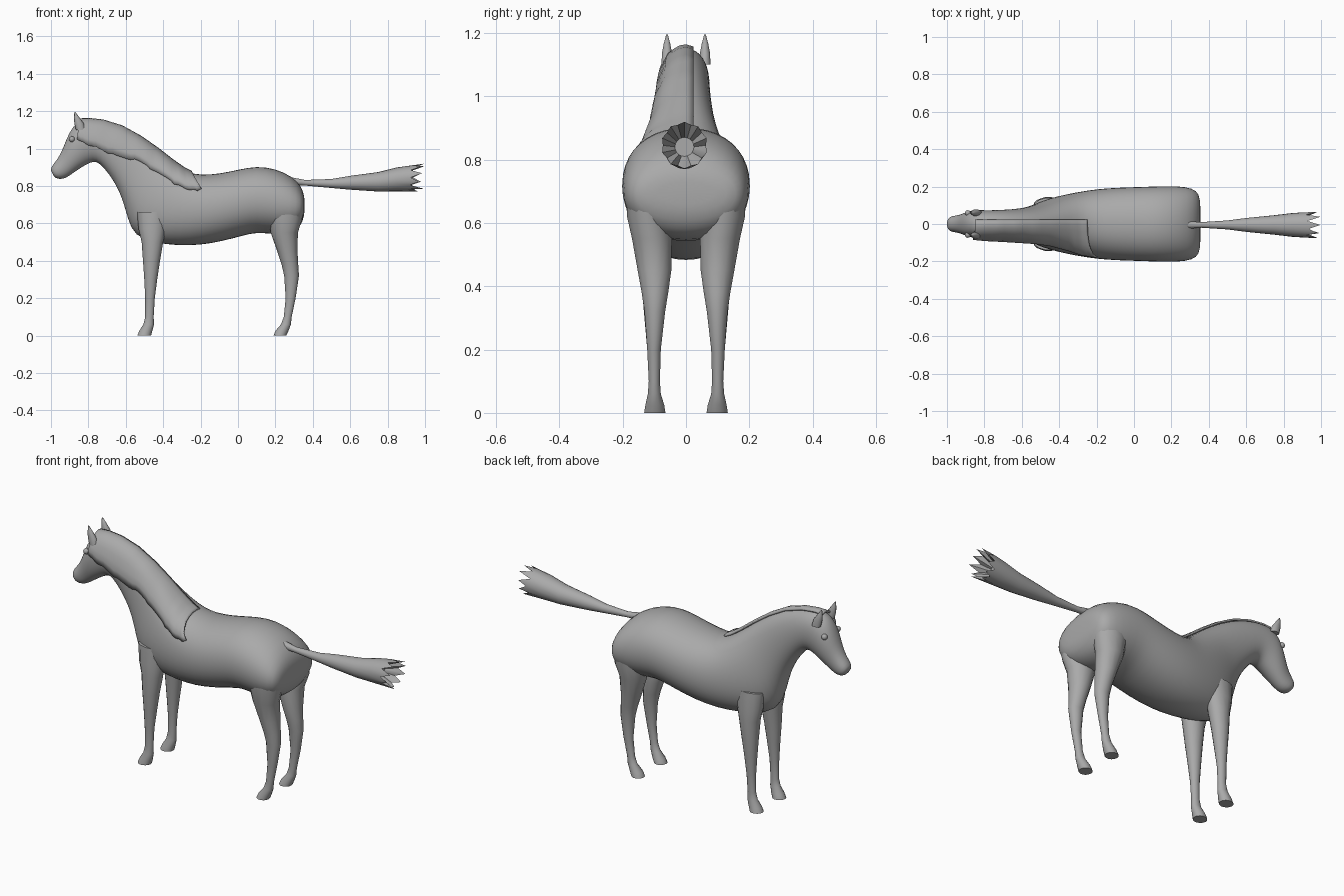
import bpy, bmesh, math, random
from mathutils import Vector

if "Cube" in bpy.data.objects:
    bpy.data.objects.remove(bpy.data.objects["Cube"])

random.seed(4)
coat = bpy.data.materials.new("grey_coat")
coat.diffuse_color = (0.4, 0.4, 0.4, 1)
coat.use_nodes = True
coat.node_tree.nodes["Principled BSDF"].inputs["Base Color"].default_value = coat.diffuse_color


def finish(name, bm, subdiv=0, angle=60):
    bmesh.ops.recalc_face_normals(bm, faces=bm.faces)
    me = bpy.data.meshes.new(name)
    bm.to_mesh(me)
    bm.free()
    me.materials.append(coat)
    ob = bpy.data.objects.new(name, me)
    bpy.context.collection.objects.link(ob)
    if subdiv:
        ob.modifiers.new("smooth", "SUBSURF").levels = subdiv
        ob.modifiers["smooth"].render_levels = subdiv
    bpy.ops.object.select_all(action="DESELECT")
    ob.select_set(True)
    bpy.context.view_layer.objects.active = ob
    bpy.ops.object.shade_smooth_by_angle(angle=math.radians(angle))
    return ob


def bridge(bm, rings, caps=(True, True)):
    vs = [[bm.verts.new(p) for p in r] for r in rings]
    n = len(vs[0])
    for a, b in zip(vs, vs[1:]):
        for i in range(n):
            j = (i + 1) % n
            bm.faces.new((a[i], a[j], b[j], b[i]))
    for ring, cap in ((vs[0], caps[0]), (vs[-1], caps[1])):
        if cap:
            mid = bm.verts.new(sum((v.co for v in ring), Vector()) / n)
            for i in range(n):
                bm.faces.new((ring[i], ring[(i + 1) % n], mid))


def power(v, e):
    return math.copysign(abs(v) ** e, v)


# Body, neck and head: sections given by top point, bottom point, half width
spine = [
    (.355, .75, .355, .64, .14), (.338, .80, .335, .575, .182),
    (.29, .853, .27, .54, .202), (.2, .895, .18, .54, .206),
    (.1, .909, .1, .55, .203), (0, .889, .03, .533, .200),
    (-.1, .867, -.08, .503, .197), (-.2, .86, -.2, .481, .189),
    (-.27, .875, -.32, .478, .174), (-.33, .915, -.45, .493, .155),
    (-.4, .97, -.555, .53, .128), (-.47, 1.023, -.59, .62, .103),
    (-.55, 1.076, -.617, .73, .088), (-.63, 1.116, -.66, .82, .08),
    (-.71, 1.143, -.715, .895, .076), (-.78, 1.153, -.755, .932, .074),
    (-.845, 1.153, -.79, .925, .075), (-.888, 1.115, -.83, .902, .075),
    (-.918, 1.05, -.867, .878, .066), (-.942, .985, -.897, .857, .053),
    (-.968, .94, -.925, .84, .046), (-.992, .912, -.953, .835, .043),
    (-1.003, .888, -.98, .843, .03)]
rings = []
for xt, zt, xb, zb, w in spine:
    mid = Vector(((xt + xb) / 2, 0, (zt + zb) / 2))
    half = Vector(((xt - xb) / 2, 0, (zt - zb) / 2))
    ring = []
    for i in range(20):
        a = math.tau * i / 20
        ring.append(mid + half * power(math.cos(a), .93)
                    + Vector((0, w * power(math.sin(a), .93), 0)))
    rings.append(ring)
bm = bmesh.new()
bridge(bm, rings)
finish("body", bm, 1)

# Legs: height, front x, back x, inner y, outer y
hind = [
    (.72, .16, .345, .06, .19), (.62, .165, .342, .05, .188),
    (.55, .175, .32, .043, .172), (.45, .21, .318, .045, .154),
    (.38, .233, .322, .055, .141), (.32, .247, .326, .065, .132),
    (.2, .255, .308, .079, .123), (.1, .245, .287, .082, .118),
    (.06, .23, .283, .079, .121), (.025, .2, .27, .068, .129),
    (0, .19, .258, .064, .133)]
fore = [
    (.66, -.54, -.37, .04, .14), (.57, -.532, -.385, .04, .146),
    (.5, -.515, -.4, .045, .146), (.4, -.508, -.417, .058, .141),
    (.3, -.501, -.432, .068, .132), (.2, -.496, -.445, .079, .123),
    (.1, -.496, -.451, .082, .118), (.06, -.506, -.449, .079, .121),
    (.025, -.528, -.458, .068, .129), (0, -.538, -.465, .064, .133)]
for kind, table in (("hind", hind), ("front", fore)):
    for side, s in (("left", 1), ("right", -1)):
        rings = []
        for z, x0, x1, y0, y1 in table:
            rings.append([((x0 + x1) / 2 + (x1 - x0) / 2 * math.cos(a),
                           s * ((y0 + y1) / 2 + (y1 - y0) / 2 * math.sin(a)), z)
                          for a in (math.tau * i / 14 for i in range(14))])
        bm = bmesh.new()
        bridge(bm, rings)
        finish(f"{kind}_leg_{side}", bm, 0, 50)

# Mane draped over one side of the neck, with a ragged lower edge
locks = [
    (-.85, 1.152, -.86, 1.05, .082), (-.8, 1.155, -.8, 1.02, .088),
    (-.72, 1.146, -.72, .98, .092), (-.62, 1.115, -.62, .955, .098),
    (-.52, 1.06, -.53, .925, .104), (-.43, .997, -.45, .88, .116),
    (-.35, .935, -.36, .82, .14), (-.29, .893, -.28, .78, .166),
    (-.25, .872, -.195, .775, .178)]
bm = bmesh.new()
rows = []
for k in range((len(locks) - 1) * 4 + 1):
    i = min(k // 4, len(locks) - 2)
    t = k / 4 - i
    xt, zt, xb, zb, w = (p + (q - p) * t for p, q in zip(locks[i], locks[i + 1]))
    zb += random.uniform(-.008, .008)
    row = [bm.verts.new((xt, .022, zt - .003))]
    for c in range(8):
        a = math.pi / 2 * c / 7
        f = 1 - math.cos(a)
        ripple = .003 * math.sin(c * 2.6)
        row.append(bm.verts.new((xt + (xb - xt) * f, -(w + ripple) * math.sin(a),
                                 zt + .004 + (zb - zt) * f)))
    rows.append(row)
for a, b in zip(rows, rows[1:]):
    for i in range(len(a) - 1):
        bm.faces.new((a[i], a[i + 1], b[i + 1], b[i]))
mane = finish("mane", bm)
thick = mane.modifiers.new("thickness", "SOLIDIFY")
thick.thickness = .01
thick.offset = 0

# Tail: x, centre z, radius, then ragged tips and a hollow end
rings = []
N = 20
for x, z, r in [(.29, .825, .02), (.36, .817, .015), (.5, .813, .024),
                (.6, .817, .037), (.75, .822, .052), (.85, .835, .064)]:
    rings.append([(x, -.005 + r * math.cos(math.tau * i / N),
                   z + r * math.sin(math.tau * i / N)) for i in range(N)])
tips, inner = [], []
for i in range(N):
    a = math.tau * i / N
    x = random.uniform(.96, 1.0) if i % 2 else random.uniform(.91, .94)
    r = .074 if i % 2 else .068
    tips.append((x, -.005 + r * math.cos(a), .845 + r * math.sin(a)))
    inner.append((.88, -.005 + .03 * math.cos(a), .84 + .03 * math.sin(a)))
bm = bmesh.new()
bridge(bm, rings + [tips, inner])
finish("tail", bm, 0, 45)

# Ears and eyes, mirrored
for side, s in (("left", 1), ("right", -1)):
    rings = []
    for x, z, rx, ry in [(-.84, 1.10, .026, .018), (-.85, 1.135, .025, .017),
                         (-.862, 1.165, .015, .011), (-.872, 1.195, .003, .003)]:
        rings.append([(x + rx * math.cos(math.tau * i / 10),
                       s * (.06 + ry * math.sin(math.tau * i / 10)), z)
                      for i in range(10)])
    bm = bmesh.new()
    bridge(bm, rings)
    finish(f"ear_{side}", bm)
    bm = bmesh.new()
    bmesh.ops.create_uvsphere(bm, u_segments=12, v_segments=8, radius=.016)
    bmesh.ops.translate(bm, verts=bm.verts, vec=(-.888, s * .058, 1.05))
    finish(f"eye_{side}", bm)
